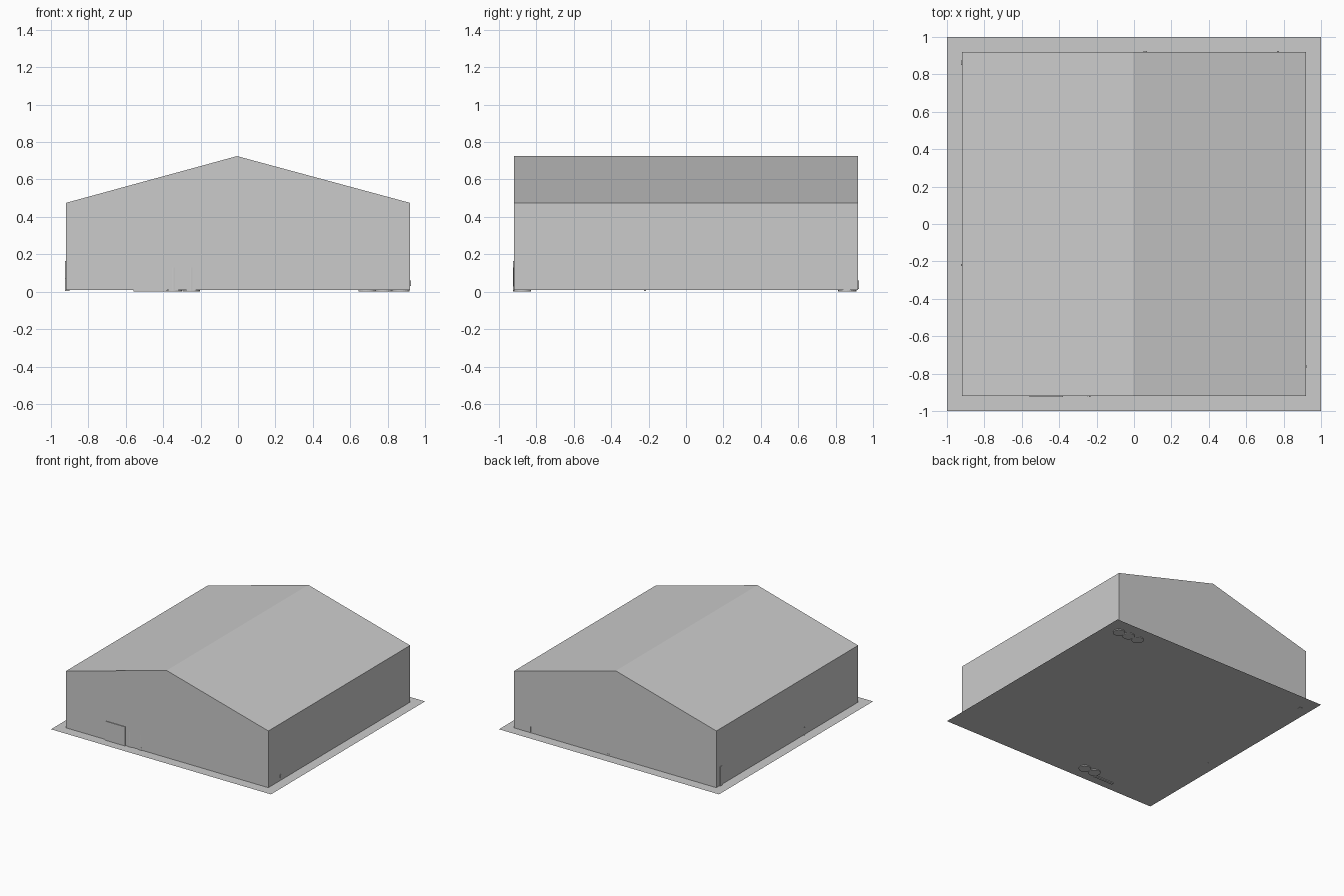
import bpy, bmesh
from mathutils import Matrix, Vector

if "Cube" in bpy.data.objects:
    bpy.data.objects.remove(bpy.data.objects["Cube"])


def finish(name, bm):
    mesh = bpy.data.meshes.new(name)
    bm.to_mesh(mesh)
    bm.free()
    obj = bpy.data.objects.new(name, mesh)
    bpy.context.collection.objects.link(obj)
    return obj


def box(name, x0, x1, y0, y1, z0, z1, inward=False):
    bm = bmesh.new()
    bmesh.ops.create_cube(bm, size=1)
    bmesh.ops.scale(bm, vec=(x1 - x0, y1 - y0, z1 - z0), verts=bm.verts)
    bmesh.ops.translate(bm, vec=((x0 + x1) / 2, (y0 + y1) / 2, (z0 + z1) / 2), verts=bm.verts)
    if inward:
        bmesh.ops.reverse_faces(bm, faces=bm.faces)
    return finish(name, bm)


def barrel(name, x, y, radius=0.046, height=0.13):
    bm = bmesh.new()
    bmesh.ops.create_cone(bm, cap_ends=True, segments=24, radius1=radius, radius2=radius,
                          depth=height, matrix=Matrix.Translation((x, y, height / 2)))
    return finish(name, bm)


# Ground sheet
bm = bmesh.new()
bmesh.ops.create_grid(bm, x_segments=1, y_segments=1, size=1,
                      matrix=Matrix.Translation((0, 0, 0.006)))
finish("ground", bm)

# Room shell, with its faces turned to the interior
W = 0.92
EAVE = 0.475
box("room_walls", -W, W, -W, W, 0.009, EAVE, inward=True)

# Gable roof, ridge running front to back
bm = bmesh.new()
tri = [bm.verts.new(p) for p in ((-W, -W, EAVE), (W, -W, EAVE), (-0.005, -W, 0.725))]
face = bm.faces.new(tri)
res = bmesh.ops.extrude_face_region(bm, geom=[face])
moved = [v for v in res["geom"] if isinstance(v, bmesh.types.BMVert)]
bmesh.ops.translate(bm, vec=Vector((0, 2 * W, 0)), verts=moved)
bmesh.ops.recalc_face_normals(bm, faces=bm.faces)
finish("roof", bm)

# Front door
box("door", -0.56, -0.38, -0.926, -0.905, 0.0, 0.163)

# Barrels whose bases show through the ground
for i, (x, y) in enumerate([(0.87, 0.86), (0.78, 0.865), (0.69, 0.865),
                            (-0.25, -0.875), (-0.345, -0.875)]):
    barrel(f"barrel_{i + 1}", x, y)

# Furniture edges that just break through the walls
box("left_wall_cabinet", -0.925, -0.90, 0.85, 0.875, 0.003, 0.165)
box("left_wall_post", -0.924, -0.90, -0.225, -0.215, 0.005, 0.07)
box("right_wall_handle", 0.90, 0.924, -0.768, -0.757, 0.03, 0.06)
box("back_wall_peg", 0.05, 0.07, 0.90, 0.924, 0.015, 0.025)
box("back_corner_peg", 0.765, 0.775, 0.90, 0.924, 0.015, 0.06)
box("front_wall_peg", -0.24, -0.232, -0.924, -0.90, 0.006, 0.03)
